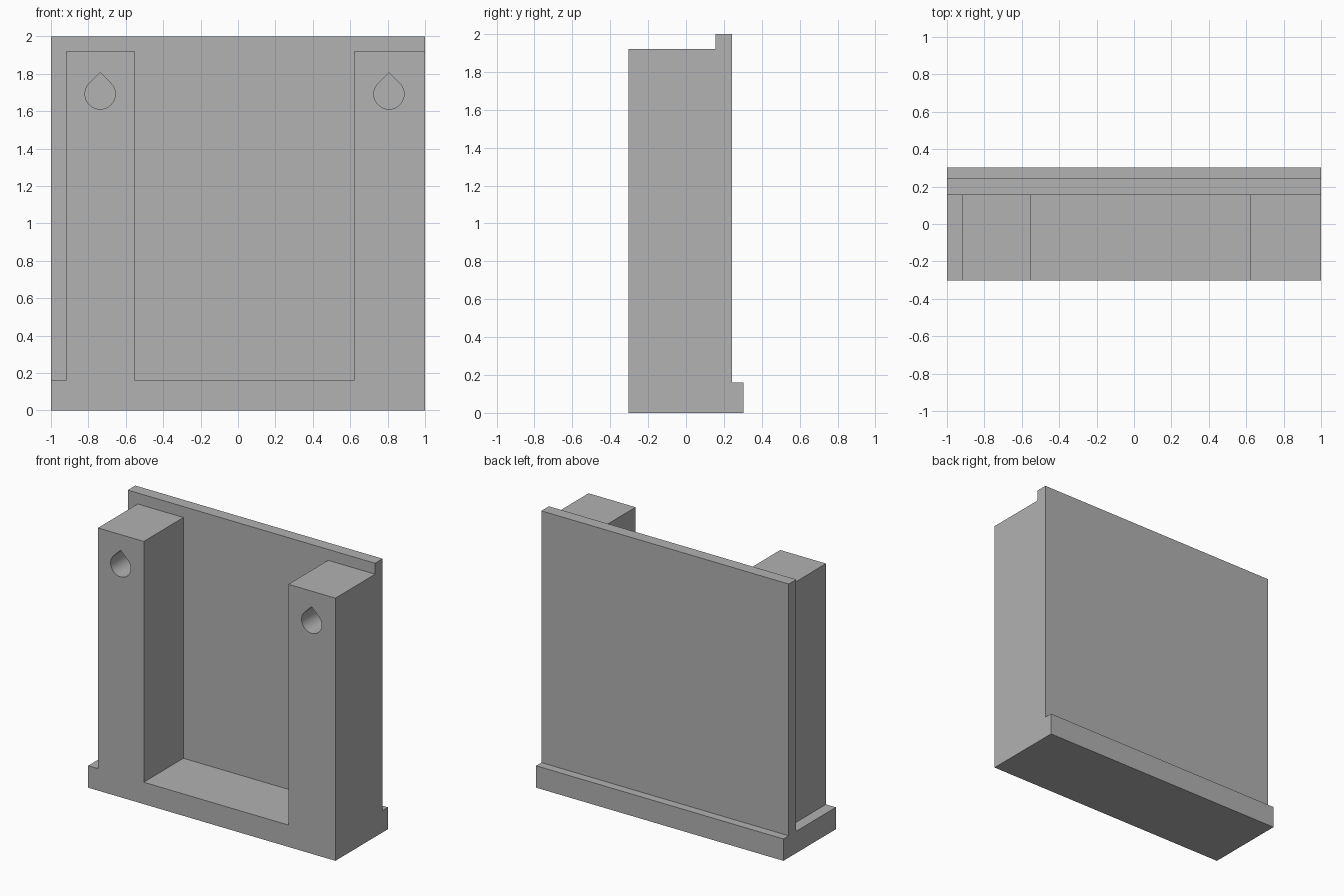
import bpy, bmesh, math
from mathutils import Vector

cube = bpy.data.objects.get("Cube")
if cube:
    bpy.data.objects.remove(cube, do_unlink=True)

grey = bpy.data.materials.new("plain grey")
grey.use_nodes = True
colour = (0.445, 0.445, 0.445, 1)
grey.diffuse_color = colour
grey.node_tree.nodes["Principled BSDF"].inputs["Base Color"].default_value = colour


def prism(name, points, sweep):
    """Extrude a closed 3D outline along the sweep vector."""
    bm = bmesh.new()
    face = bm.faces.new([bm.verts.new(p) for p in points])
    grown = bmesh.ops.extrude_face_region(bm, geom=[face])["geom"]
    verts = [v for v in grown if isinstance(v, bmesh.types.BMVert)]
    bmesh.ops.translate(bm, verts=verts, vec=Vector(sweep))
    bmesh.ops.recalc_face_normals(bm, faces=bm.faces)
    mesh = bpy.data.meshes.new(name)
    bm.to_mesh(mesh)
    bm.free()
    mesh.materials.append(grey)
    obj = bpy.data.objects.new(name, mesh)
    bpy.context.collection.objects.link(obj)
    return obj


def combine(target, other, operation):
    """Apply a boolean and discard the second solid."""
    mod = target.modifiers.new("combine", "BOOLEAN")
    mod.operation, mod.solver, mod.object = operation, "EXACT", other
    bpy.context.view_layer.objects.active = target
    bpy.ops.object.modifier_apply(modifier=mod.name)
    bpy.data.objects.remove(other, do_unlink=True)


FRONT, PANEL, BACK, LIP = -0.303, 0.155, 0.242, 0.303
BASE, POST = 0.16, 1.92

# Base and two posts as one front outline
outline = [(-1, 0), (1, 0), (1, POST), (0.62, POST), (0.62, BASE),
           (-0.55, BASE), (-0.55, POST), (-0.92, POST), (-0.92, BASE), (-1, BASE)]
bracket = prism("bracket", [(x, FRONT, z) for x, z in outline], (0, PANEL - FRONT, 0))

# Back panel with a lip along its foot
side = [(PANEL, 0), (LIP, 0), (LIP, BASE), (BACK, BASE), (BACK, 2), (PANEL, 2)]
panel = prism("back_panel", [(-1, y, z) for y, z in side], (2, 0, 0))
combine(bracket, panel, "UNION")

# Blind teardrop holes in the posts
RADIUS, HEIGHT, STEPS = 0.081, 1.692, 36
for cx in (-0.737, 0.807):
    drop = [(cx, HEIGHT + RADIUS * math.sqrt(2))]
    for i in range(STEPS + 1):
        a = math.radians(135 + 270 * i / STEPS)
        drop.append((cx + RADIUS * math.cos(a), HEIGHT + RADIUS * math.sin(a)))
    cutter = prism("hole_cutter", [(x, FRONT - 0.1, z) for x, z in drop],
                   (0, PANEL - FRONT + 0.1, 0))
    cutter.hide_render = True
    combine(bracket, cutter, "DIFFERENCE")

bpy.ops.object.select_all(action="DESELECT")
bracket.select_set(True)
bpy.context.view_layer.objects.active = bracket
bpy.ops.object.shade_smooth_by_angle(angle=math.radians(30))
